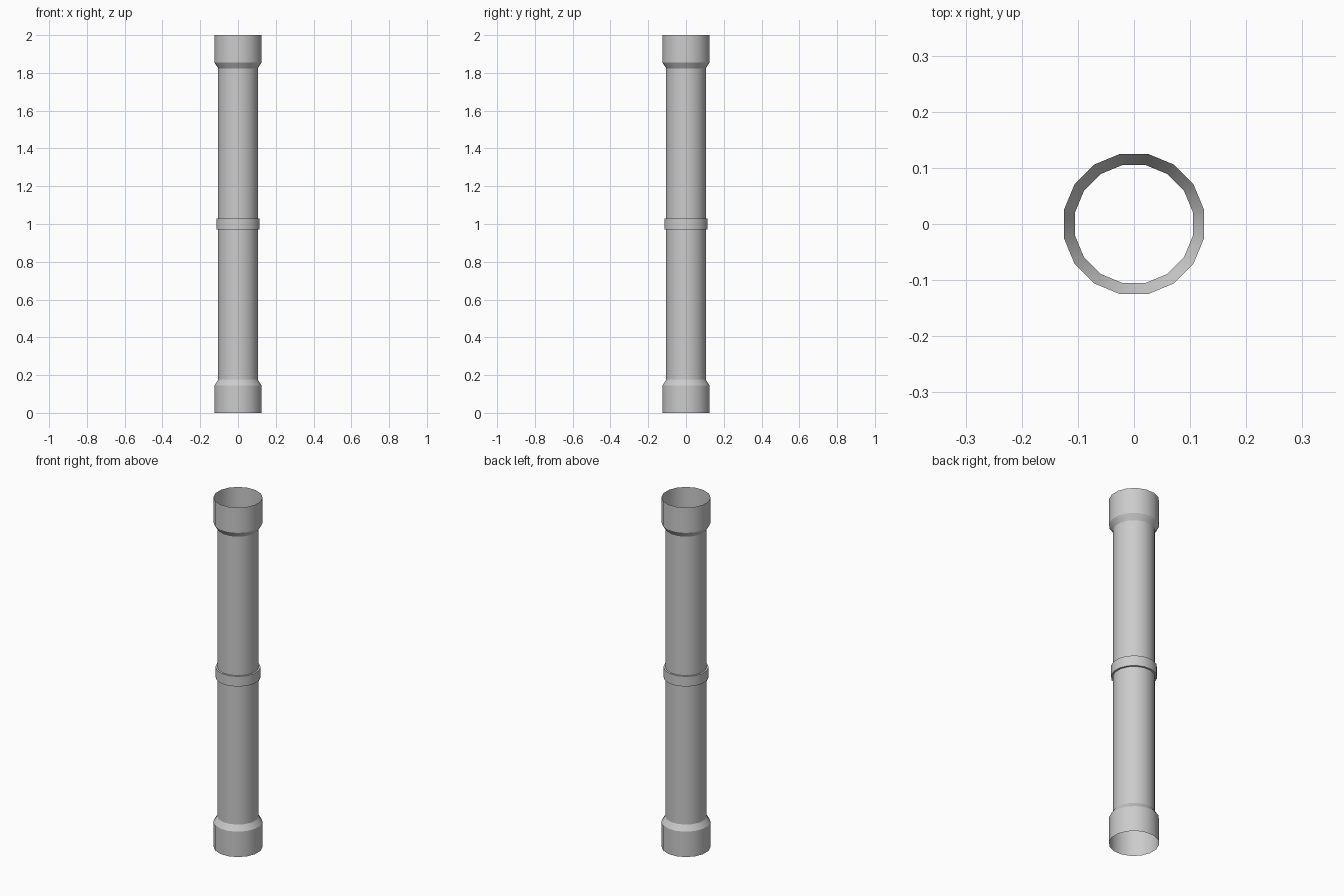
import bpy, bmesh, math

if "Cube" in bpy.data.objects:
    bpy.data.objects.remove(bpy.data.objects["Cube"])

SIDES = 16
K = 1 / math.cos(math.pi / SIDES)  # flat-to-flat radius -> corner radius


def lathe(name, profile):
    """Spin an open (flat radius, z) profile into a faceted sheet tube."""
    bm = bmesh.new()
    rings = []
    for r, z in profile:
        rings.append([bm.verts.new((r * K * math.cos((i + 0.5) * math.tau / SIDES),
                                    r * K * math.sin((i + 0.5) * math.tau / SIDES), z))
                      for i in range(SIDES)])
    for a, b in zip(rings, rings[1:]):
        for i in range(SIDES):
            j = (i + 1) % SIDES
            bm.faces.new((a[i], a[j], b[j], b[i]))
    me = bpy.data.meshes.new(name)
    bm.to_mesh(me)
    bm.free()
    ob = bpy.data.objects.new(name, me)
    bpy.context.collection.objects.link(ob)
    bpy.ops.object.select_all(action='DESELECT')
    ob.select_set(True)
    bpy.context.view_layer.objects.active = ob
    bpy.ops.object.shade_smooth_by_angle(angle=math.radians(30))
    return ob


PIPE, SOCKET, BAND = 0.105, 0.125, 0.115

# Open-ended pipe with a flared socket at each end
lathe("pipe", [(SOCKET, 0), (SOCKET, 0.145), (PIPE, 0.176),
               (PIPE, 1.824), (SOCKET, 1.855), (SOCKET, 2)])

# Raised band around the middle
lathe("middle_band", [(PIPE, 0.971), (BAND, 0.971), (BAND, 1.029), (PIPE, 1.029)])
